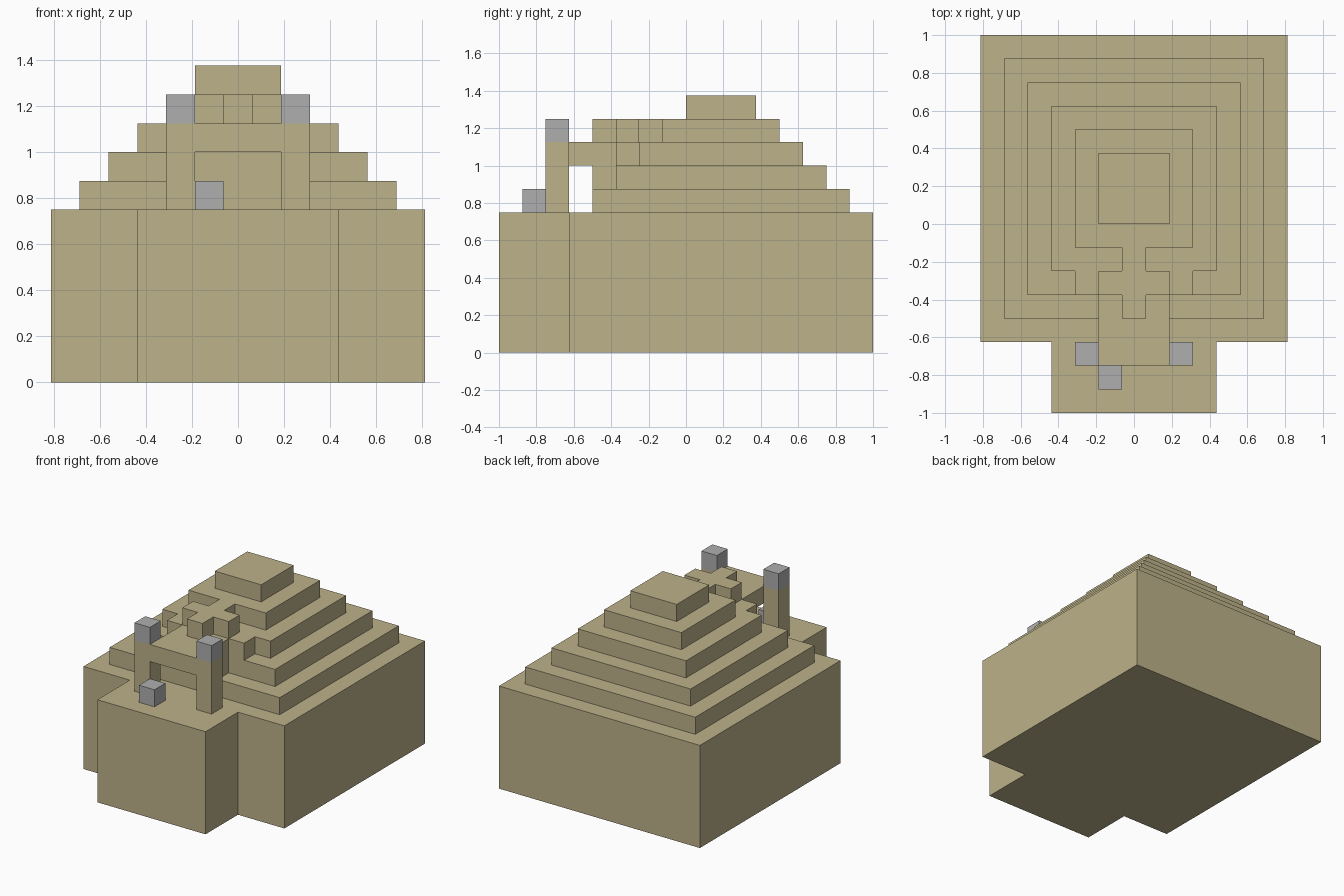
import bpy
import bmesh

if "Cube" in bpy.data.objects:
    bpy.data.objects.remove(bpy.data.objects["Cube"])

U = 0.125  # one building block


def material(name, rgb):
    mat = bpy.data.materials.new(name)
    mat.use_nodes = True
    mat.diffuse_color = (*rgb, 1)
    mat.node_tree.nodes["Principled BSDF"].inputs["Base Color"].default_value = (*rgb, 1)
    return mat


sand = material("sandstone", (0.51, 0.445, 0.255))
grey = material("grey stone", (0.43, 0.43, 0.43))


def prism(name, outline, bottom, top, mat):
    """Extrude a plan outline, given in blocks, from bottom to top."""
    bm = bmesh.new()
    base = bm.faces.new([bm.verts.new((x * U, y * U, bottom * U)) for x, y in outline])
    grown = bmesh.ops.extrude_face_region(bm, geom=[base], use_keep_orig=True)["geom"]
    moved = [v for v in grown if isinstance(v, bmesh.types.BMVert)]
    bmesh.ops.translate(bm, verts=moved, vec=(0, 0, (top - bottom) * U))
    bmesh.ops.recalc_face_normals(bm, faces=bm.faces)
    mesh = bpy.data.meshes.new(name)
    bm.to_mesh(mesh)
    bm.free()
    mesh.materials.append(mat)
    obj = bpy.data.objects.new(name, mesh)
    bpy.context.collection.objects.link(obj)
    return obj


def layer(name, back, steps, bottom, top):
    """Symmetric layer: steps run back to front as (half width, front edge)."""
    half = []
    y = back
    for width, front in steps:
        half += [(width, y), (width, front)]
        y = front
    prism(name, half + [(-x, y) for x, y in reversed(half)], bottom, top, sand)


def block(name, x, y, bottom, top, mat):
    """Column one block wide whose lowest plan corner is x, y."""
    prism(name, [(x, y), (x + 1, y), (x + 1, y + 1), (x, y + 1)], bottom, top, mat)


# Foundation with front terrace
layer("foundation", 8, [(6.5, -5), (3.5, -8)], 0, 6)

# Stepped tiers; the upper ones carry the porch and the roof cross
layer("first_tier", 7, [(5.5, -4)], 6, 7)
layer("second_tier", 6, [(4.5, -3), (1.5, -4)], 7, 8)
layer("third_tier_and_porch_roof", 5,
      [(3.5, -2), (2.5, -3), (1.5, -5), (2.5, -6)], 8, 9)
layer("fourth_tier_and_roof_cross", 4,
      [(2.5, -1), (0.5, -2), (1.5, -3), (0.5, -4)], 9, 10)
layer("summit", 3, [(1.5, 0)], 10, 11)

# Porch pillars with grey caps
for side, x in (("left", 1.5), ("right", -2.5)):
    block(side + "_pillar", x, -6, 6, 8, sand)
    block(side + "_pillar_cap", x, -6, 9, 10, grey)

# Loose stone in front of the doorway
block("doorway_stone", -1.5, -7, 6, 7, grey)
